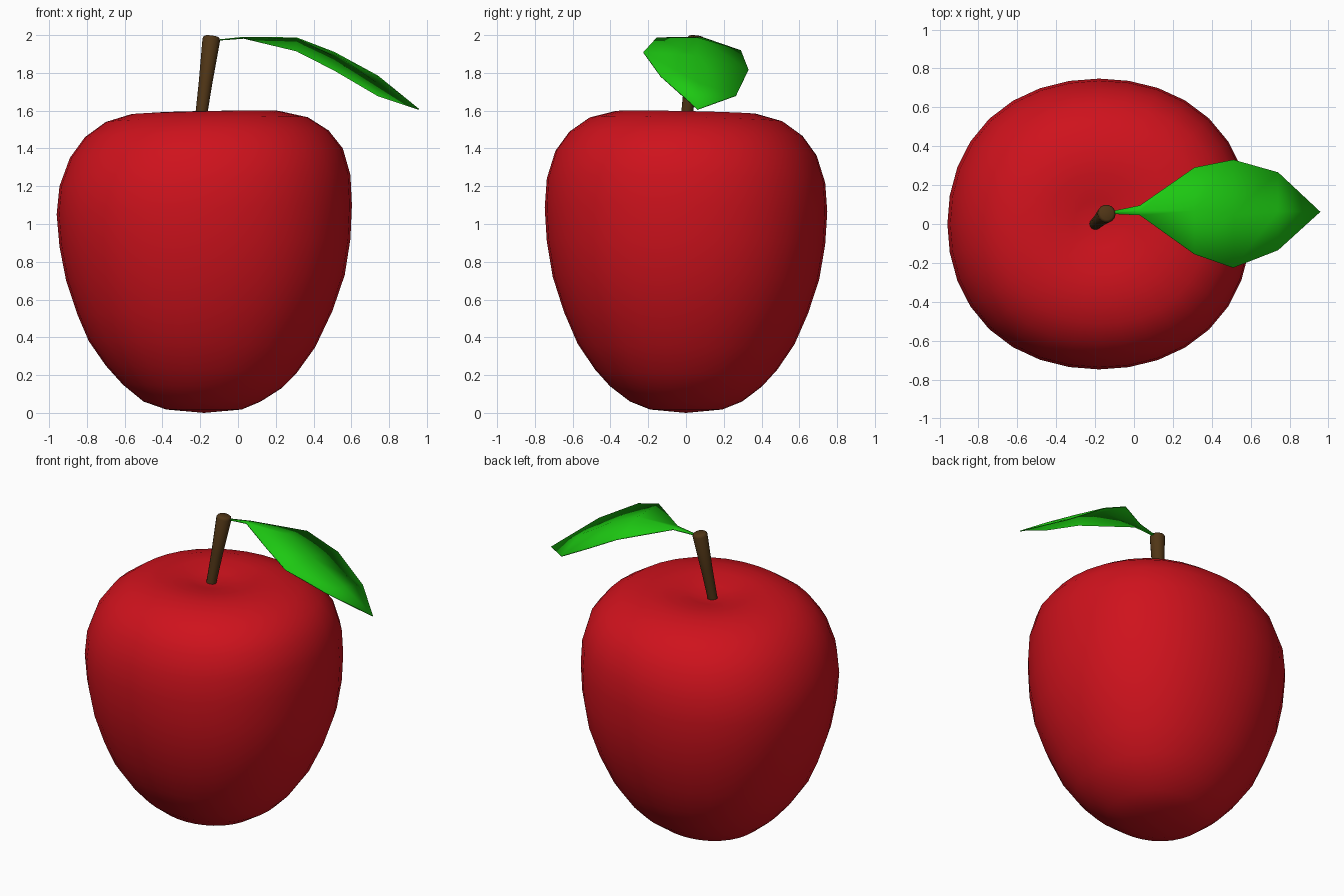
import bpy, bmesh
from math import sin, cos, pi
from mathutils import Vector

if "Cube" in bpy.data.objects:
    bpy.data.objects.remove(bpy.data.objects["Cube"])


def finish(name, verts, faces, color, angle):
    """Make an object with consistent normals, a colour and smooth shading."""
    mesh = bpy.data.meshes.new(name)
    mesh.from_pydata(verts, [], faces)
    bm = bmesh.new()
    bm.from_mesh(mesh)
    bmesh.ops.recalc_face_normals(bm, faces=bm.faces)
    bm.to_mesh(mesh)
    bm.free()
    obj = bpy.data.objects.new(name, mesh)
    bpy.context.collection.objects.link(obj)
    mat = bpy.data.materials.new(name + "_colour")
    mat.diffuse_color = (*color, 1)
    mat.use_nodes = True
    mat.node_tree.nodes["Principled BSDF"].inputs["Base Color"].default_value = mat.diffuse_color
    mesh.materials.append(mat)
    bpy.ops.object.select_all(action='DESELECT')
    obj.select_set(True)
    bpy.context.view_layer.objects.active = obj
    bpy.ops.object.shade_smooth_by_angle(angle=angle)
    return obj


def loft(rings, n, start, end):
    """Skin rings of n points each, closed by a pole at both ends."""
    verts = [p for ring in rings for p in ring] + [start, end]
    s, e, last = len(verts) - 2, len(verts) - 1, (len(rings) - 1) * n
    faces = []
    for j in range(n):
        k = (j + 1) % n
        faces.append((s, k, j))
        faces.append((e, last + j, last + k))
        for i in range(len(rings) - 1):
            a, b = i * n, (i + 1) * n
            faces.append((a + j, a + k, b + k, b + j))
    return verts, faces


# Apple body: left and right profiles (radius, z) blended round the axis
profile = [
    (.20, .018, .20, .018), (.32, .06, .30, .06), (.43, .15, .41, .13),
    (.52, .25, .49, .21), (.61, .38, .59, .35), (.67, .52, .68, .54),
    (.73, .70, .745, .73), (.765, .88, .775, .92), (.78, 1.05, .783, 1.10),
    (.765, 1.20, .775, 1.26), (.71, 1.35, .735, 1.40), (.63, 1.46, .66, 1.495),
    (.52, 1.54, .55, 1.565), (.39, 1.58, .40, 1.598), (.27, 1.588, .27, 1.598),
    (.13, 1.565, .13, 1.57)]
N, CX = 32, -.18
rings = []
for rl, zl, rr, zr in profile:
    ring = []
    for j in range(N):
        t = 2 * pi * j / N
        w = (1 + cos(t)) / 2
        r = (rl + (rr - rl) * w) * (1 + .012 * (1 - cos(4 * t)))
        y = .957 * r * sin(t)
        z = zl + (zr - zl) * w
        ring.append((CX + r * cos(t), y, z - .02 * y * z / 1.6))
    rings.append(ring)
finish("apple_body", *loft(rings, N, (CX, 0, 0), (CX, 0, 1.545)),
       (.62, .006, .012), pi)

# Stem: leaning tapered rod with a rounded top edge
base, top = Vector((-.205, -.005, 1.50)), Vector((-.139, .055, 1.994))
axis = (top - base).normalized()
side = axis.cross(Vector((0, 1, 0))).normalized()
other = axis.cross(side)
M = 14
rings = [[base.lerp(top, f) + r * (cos(2 * pi * j / M) * side + sin(2 * pi * j / M) * other)
          for j in range(M)]
         for f, r in ((0, .029), (.5, .036), (.965, .047), (.99, .042), (1, .034))]
finish("stem", *loft(rings, M, base, top), (.08, .036, .008), .7)

# Leaf: cross rows (x, front y, front z, back y, back z, mid rise)
rows = [(-.115, .052, 1.973, .066, 1.973, 0), (.03, .045, 1.988, .095, 1.984, 0),
        (.31, -.155, 1.985, .29, 1.917, .032), (.51, -.225, 1.908, .33, 1.815, .027),
        (.74, -.135, 1.783, .265, 1.68, .015)]
verts = []
for x, fy, fz, by, bz, rise in rows:
    verts += [(x, fy, fz), (x, (fy + by) / 2, (fz + bz) / 2 + rise), (x, by, bz)]
verts.append((.957, .062, 1.607))
faces = [(3 * i + k, 3 * i + 3 + k, 3 * i + 4 + k, 3 * i + 1 + k)
         for i in range(len(rows) - 1) for k in (0, 1)]
faces += [(12, 15, 13), (13, 15, 14)]
leaf = finish("leaf", verts, faces, (.012, .58, .006), .6)
thick = leaf.modifiers.new("thickness", 'SOLIDIFY')
thick.thickness = .006
thick.offset = 0
